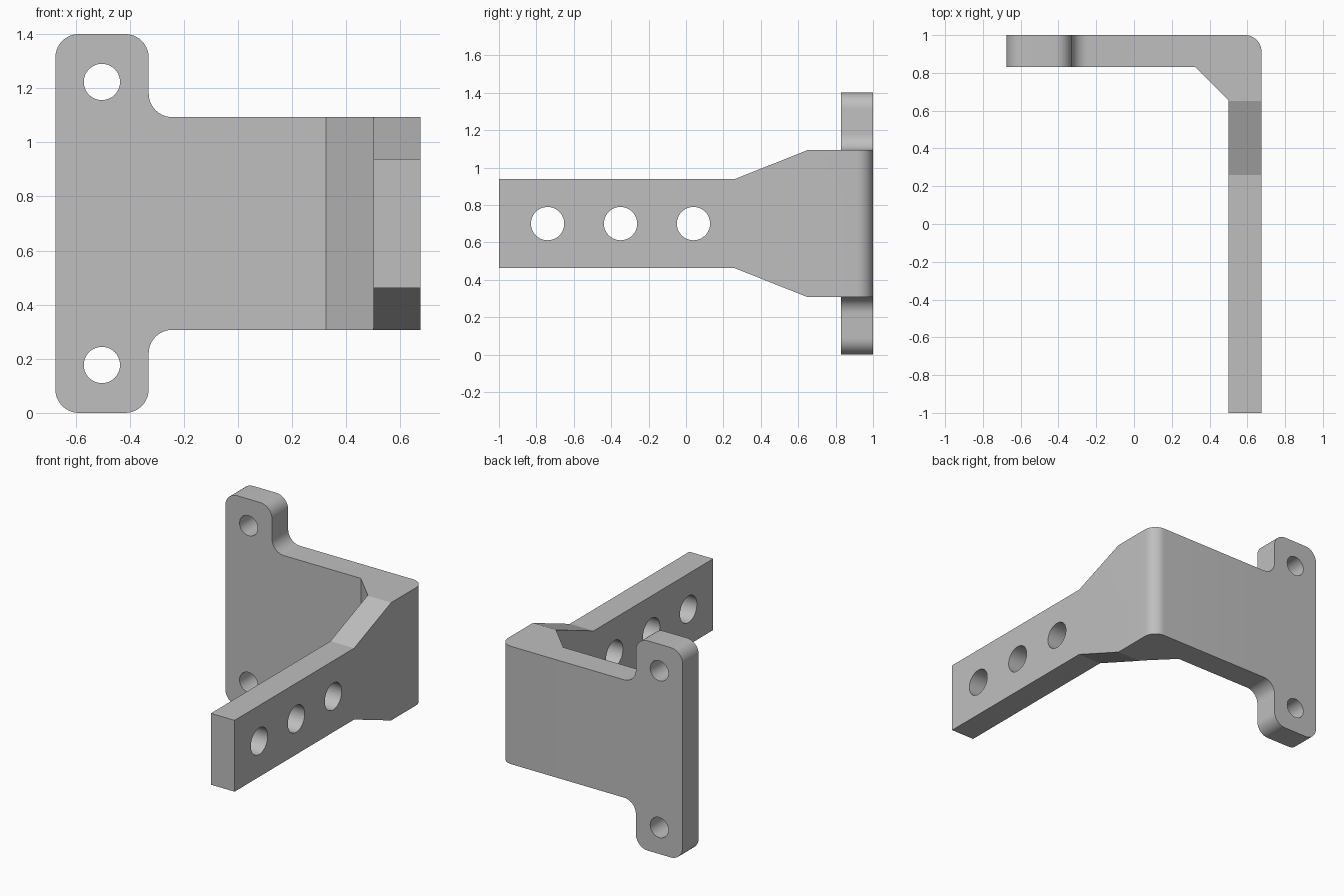
import bpy, bmesh, math
from mathutils import Vector, Matrix

cube = bpy.data.objects.get("Cube")
if cube:
    bpy.data.objects.remove(cube, do_unlink=True)

steel = bpy.data.materials.new("light_grey")
steel.use_nodes = True
grey = (0.52, 0.52, 0.52, 1)
steel.diffuse_color = grey
steel.node_tree.nodes["Principled BSDF"].inputs["Base Color"].default_value = grey

MID = 0.7       # height of the mirror plane
R = 0.087       # shared corner radius
STEPS = 10


def rounded(points):
    """Outline from (u, v[, radius]) corners, each rounded by a tangent arc."""
    out, n = [], len(points)
    for i, p in enumerate(points):
        c = Vector(p[:2])
        if len(p) == 2:
            out.append(c)
            continue
        a = (Vector(points[i - 1][:2]) - c).normalized()
        b = (Vector(points[(i + 1) % n][:2]) - c).normalized()
        half = a.angle(b) / 2
        centre = c + (a + b).normalized() * p[2] / math.sin(half)
        start = c + a * p[2] / math.tan(half) - centre
        end = c + b * p[2] / math.tan(half) - centre
        turn = math.atan2(start.x * end.y - start.y * end.x, start.dot(end))
        for k in range(STEPS + 1):
            out.append(centre + Matrix.Rotation(turn * k / STEPS, 2) @ start)
    return out


def prism(name, outline, axis, low, high):
    """Extrude a 2D outline along an axis; the outline uses the other two axes."""
    def place(p, d):
        return {"x": (d, p[0], p[1]), "y": (p[0], d, p[1]), "z": (p[0], p[1], d)}[axis]
    bm = bmesh.new()
    face = bm.faces.new([bm.verts.new(place(p, low)) for p in outline])
    grown = bmesh.ops.extrude_face_region(bm, geom=[face])["geom"]
    shift = Vector(place((0, 0), high - low))
    bmesh.ops.translate(bm, verts=[v for v in grown if isinstance(v, bmesh.types.BMVert)], vec=shift)
    bmesh.ops.recalc_face_normals(bm, faces=bm.faces)
    mesh = bpy.data.meshes.new(name)
    bm.to_mesh(mesh)
    bm.free()
    mesh.materials.append(steel)
    obj = bpy.data.objects.new(name, mesh)
    bpy.context.collection.objects.link(obj)
    return obj


def mirrored(upper):
    """Close an upper outline with its copy below the mirror plane."""
    return upper + [(p[0], 2 * MID - p[1], *p[2:]) for p in reversed(upper)]


def circle(u, v, r, sides=48):
    return [(u + r * math.cos(2 * math.pi * k / sides),
             v + r * math.sin(2 * math.pi * k / sides)) for k in range(sides)]


def combine(target, tool, operation):
    mod = target.modifiers.new(operation.lower(), "BOOLEAN")
    mod.operation, mod.object, mod.solver = operation, tool, "EXACT"
    bpy.context.view_layer.objects.active = target
    bpy.ops.object.modifier_apply(modifier=mod.name)
    bpy.data.objects.remove(tool, do_unlink=True)


# L-shaped plan with a rounded outer corner and a chamfered inner one
plan = [(-0.8, 0.83), (-0.8, 1), (0.675, 1, R), (0.675, -1),
        (0.5, -1), (0.5, 0.655), (0.325, 0.83)]
bracket = prism("angle_bracket", rounded(plan), "z", -0.1, 1.5)

# Mounting plate outline with two rounded tabs
plate = mirrored([(-0.675, 1.4, R), (-0.33, 1.4, R), (-0.33, 1.093, R), (0.8, 1.093)])
combine(bracket, prism("plate_outline", rounded(plate), "y", -1.2, 1.2), "INTERSECT")

# Arm outline, tapering out towards the plate
slope = (1.093 - 0.938) / (0.65 - 0.26)
arm = mirrored([(-1.2, 0.938), (0.26, 0.938), (0.75, 0.938 + 0.49 * slope),
                (0.75, 1.6), (1.2, 1.6)])
combine(bracket, prism("arm_outline", arm, "x", -1, 1), "INTERSECT")

# Tab holes
for side in (-1, 1):
    hole = circle(-0.503, MID + side * 0.523, 0.067)
    combine(bracket, prism("tab_hole", hole, "y", 0.7, 1.2), "DIFFERENCE")

# Arm holes
for y in (-0.74, -0.35, 0.04):
    combine(bracket, prism("arm_hole", circle(y, MID, 0.089), "x", 0.3, 0.9), "DIFFERENCE")

bpy.ops.object.select_all(action="DESELECT")
bracket.select_set(True)
bpy.context.view_layer.objects.active = bracket
bpy.ops.object.shade_smooth_by_angle(angle=math.radians(20))
